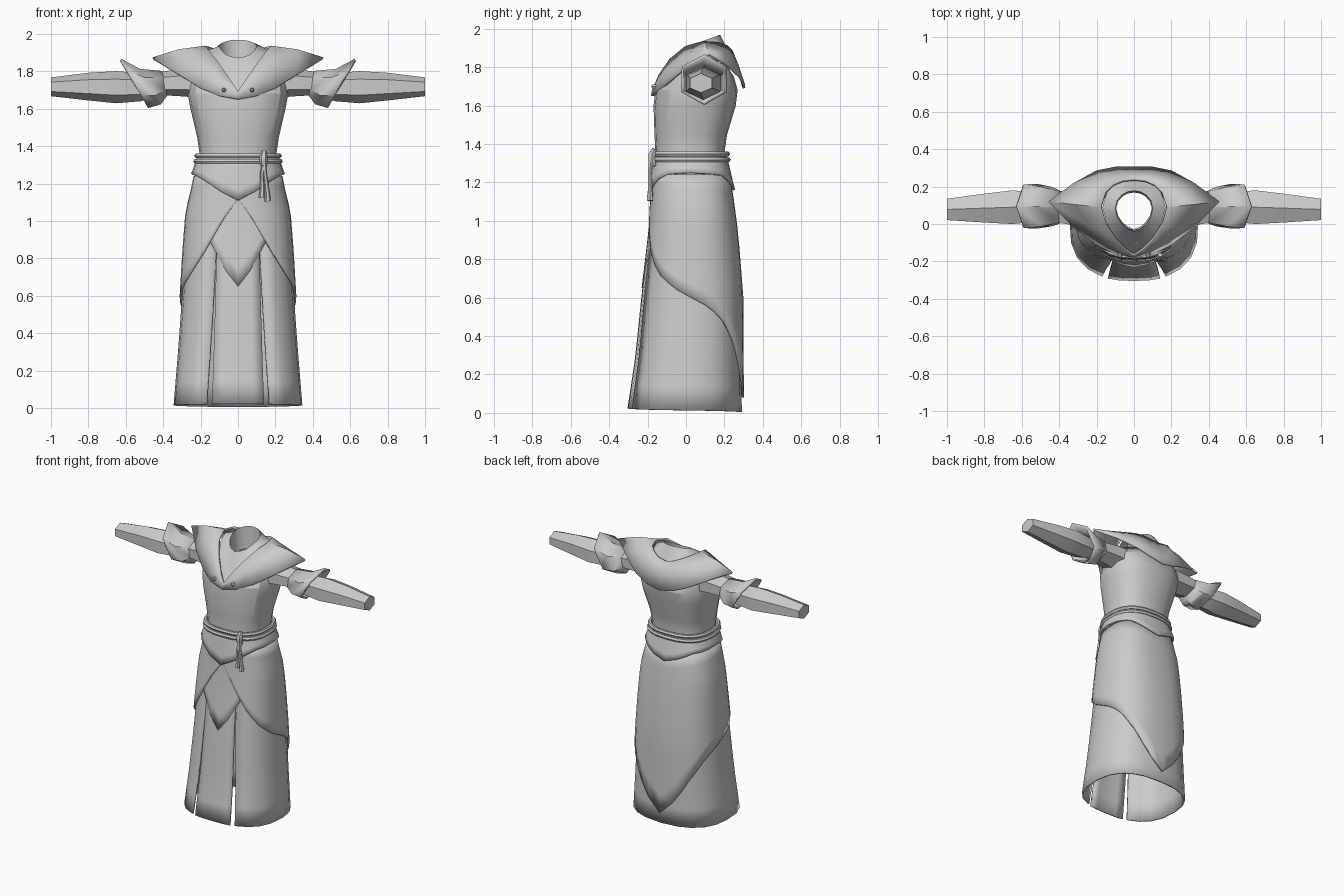
import bpy, bmesh, math
from mathutils import Vector

if "Cube" in bpy.data.objects:
    bpy.data.objects.remove(bpy.data.objects["Cube"])

cloth = bpy.data.materials.new("grey_cloth")
cloth.diffuse_color = (0.6, 0.6, 0.6, 1)
cloth.use_nodes = True
cloth.node_tree.nodes["Principled BSDF"].inputs["Base Color"].default_value = cloth.diffuse_color
PI = math.pi

# Body profile: height, half width, front y, back y
BODY = [(0.0, .34, -.30, .285), (.3, .315, -.255, .28), (.6, .293, -.225, .28), (.85, .278, -.195, .26),
        (1.05, .262, -.172, .24), (1.2, .225, -.163, .215), (1.35, .2, -.155, .195), (1.45, .215, -.16, .21),
        (1.6, .25, -.165, .255), (1.68, .265, -.155, .265), (1.75, .26, -.11, .245), (1.82, .2, -.03, .2)]


def interp(table, t):
    """Piecewise linear lookup; the first column is the key."""
    if t <= table[0][0]:
        return table[0][1:]
    for p, q in zip(table, table[1:]):
        if t <= q[0]:
            f = (t - p[0]) / (q[0] - p[0])
            return [a + (b - a) * f for a, b in zip(p[1:], q[1:])]
    return table[-1][1:]


def body(theta, z, off=0.0):
    """Point on the rounded-box body; theta 0 is the front, PI the back."""
    a, yf, yb = interp(BODY, z)
    s, c = math.sin(theta), math.cos(theta)
    x = (a + off) * math.copysign(abs(s) ** .8, s)
    y = (yf + yb) / 2 - ((yb - yf) / 2 + off) * math.copysign(abs(c) ** .8, c)
    return Vector((x, y, z))


def finish(name, bm, thick=0.0, angle=22):
    bmesh.ops.remove_doubles(bm, verts=bm.verts, dist=1e-5)
    bmesh.ops.recalc_face_normals(bm, faces=bm.faces)
    me = bpy.data.meshes.new(name)
    bm.to_mesh(me)
    bm.free()
    ob = bpy.data.objects.new(name, me)
    bpy.context.collection.objects.link(ob)
    me.materials.append(cloth)
    if thick:
        m = ob.modifiers.new("thickness", 'SOLIDIFY')
        m.thickness, m.offset = thick, 0
    bpy.ops.object.select_all(action='DESELECT')
    ob.select_set(True)
    bpy.context.view_layer.objects.active = ob
    bpy.ops.object.shade_smooth_by_angle(angle=math.radians(angle))
    return ob


def loft(name, rings, closed=True, caps=(False, False), thick=0.0, angle=22):
    """Skin a list of equal-length point rings."""
    bm = bmesh.new()
    vs = [[bm.verts.new(p) for p in r] for r in rings]
    n = len(vs[0])
    for r, s in zip(vs, vs[1:]):
        for i in range(n if closed else n - 1):
            j = (i + 1) % n
            bm.faces.new((r[i], r[j], s[j], s[i]))
    for use, r in zip(caps, (vs[0], vs[-1])):
        if use:
            bm.faces.new(r)
    return finish(name, bm, thick, angle)


def sheet(name, thetas, top, bottom, off, rows=6, thick=.012, closed=False, shift=None):
    """Cloth layer hugging the body between two height curves."""
    rings = []
    for k in range(rows + 1):
        v = k / rows
        ring = []
        for t in thetas:
            z = top(t) * (1 - v) + bottom(t) * v
            ring.append(body(shift(t, z) if shift else t, z, off(v)))
        rings.append(ring)
    return loft(name, rings, closed, thick=thick)


def span(a, b, n):
    return [a + (b - a) * i / n for i in range(n + 1)]


def fold(t):
    """Angle away from the front, 0 to PI."""
    return abs((t + PI) % (2 * PI) - PI)


def edge(table):
    return lambda t: interp(table, fold(t))[0]


ROUND = span(0, 2 * PI, 20)[:-1]

# Torso
loft("torso", [[body(t, z) for t in ROUND] for z in (1.22, 1.35, 1.45, 1.6, 1.68, 1.75, 1.82)], thick=.008)

# Skirt: side and back wrap, plus a front panel between two slits
SLIT, SLIT_TOP = .33, .84


def open_slit(t, z):
    gap = .09 * max(0, 1 - z / SLIT_TOP) + .01
    return PI + (t - PI) * (PI - SLIT - gap) / (PI - SLIT)


def hem(t):
    return .018 * (1 - fold(t) / PI) + .004


sheet("skirt_wrap", span(SLIT, 2 * PI - SLIT, 18), lambda t: 1.25, hem, lambda v: 0, 10, shift=open_slit)
sheet("skirt_front_panel", span(-SLIT, SLIT, 4), lambda t: 1.25, hem, lambda v: .002, 10)

# Pointed apron over the front panel
sheet("front_apron", span(-.6, .6, 8), lambda t: 1.22, edge([(0, .65), (.33, .83), (.6, .95)]),
      lambda v: .007, 6, .01)

# Overskirt sweeping from the front waist down to a back point
sheet("overskirt", span(0, 2 * PI, 32)[:-1], lambda t: 1.24,
      edge([(0, 1.12), (.2, 1.01), (.5, .86), (.9, .73), (1.57, .6), (2.1, .5), (2.5, .37), (PI, .08)]),
      lambda v: .013, 9, .012, True)

# Peplum under the belt
sheet("waist_flap", span(0, 2 * PI, 24)[:-1], lambda t: 1.345,
      edge([(0, 1.11), (.4, 1.18), (.95, 1.24), (1.57, 1.25), (2.4, 1.235), (PI, 1.16)]),
      lambda v: .01 + .018 * v, 4, .012, True)


def cord(name, pts, r, cyclic=False, sides=6):
    """Round cord along a path."""
    rings = []
    n = len(pts)
    for i, p in enumerate(pts):
        a = pts[(i - 1) % n] if cyclic or i else p
        b = pts[(i + 1) % n] if cyclic or i < n - 1 else p
        d = (b - a).normalized()
        u = d.cross(Vector((0, 1, 0) if abs(d.z) > .7 else (0, 0, 1))).normalized()
        w = d.cross(u)
        rad = r[i] if isinstance(r, (list, tuple)) else r
        rings.append([p + rad * (u * math.cos(q) + w * math.sin(q)) for q in span(0, 2 * PI, sides)[:-1]])
    if cyclic:
        rings.append(rings[0])
    return loft(name, rings, caps=(not cyclic, not cyclic), angle=40)


# Rope belt with knot and hanging ends
for z in (1.318, 1.348):
    cord("belt_cord", [body(t, z, .02) for t in span(0, 2 * PI, 24)[:-1]], .014, True)
V = Vector
cord("belt_knot", [V((.14, -.165, 1.375)), V((.137, -.178, 1.345)), V((.137, -.178, 1.31)), V((.14, -.165, 1.285))],
     [.012, .021, .021, .012])
cord("belt_end_long", [V((.135, -.18, 1.36)), V((.145, -.188, 1.25)), V((.158, -.187, 1.15)), V((.16, -.187, 1.105))],
     [.011, .011, .013, .018])
cord("belt_end_short", [V((.145, -.18, 1.35)), V((.128, -.186, 1.25)), V((.13, -.186, 1.17)), V((.128, -.187, 1.125))],
     [.011, .011, .013, .018])


def mirrored(half):
    """Full ring from its right half, listed front to back."""
    return [V(p) for p in half] + [V((-x, y, z)) for x, y, z in half[-2:0:-1]]


# Pointed shoulder mantle with its raised inner rim
outer = mirrored([(0, -.175, 1.65), (.1, -.155, 1.668), (.2, -.105, 1.71), (.32, -.015, 1.785), (.455, .12, 1.868),
                  (.32, .215, 1.81), (.2, .28, 1.75), (.1, .3, 1.71), (0, .302, 1.69)])
rim = mirrored([(0, -.165, 1.69), (.045, -.135, 1.76), (.1, -.08, 1.84), (.15, 0, 1.905), (.175, .09, 1.93),
                (.15, .17, 1.925), (.11, .21, 1.91), (.06, .232, 1.89), (0, .238, 1.88)])
middle = [(a + b) / 2 + V((0, 0, .012)) for a, b in zip(outer, rim)]
loft("mantle", [outer, middle, rim], thick=.014, angle=30)

# Neck piece inside the rim, with a lining
neck = mirrored([(0, -.04, 1.872), (.035, -.025, 1.878), (.065, 0, 1.89), (.09, .04, 1.915), (.1, .085, 1.935),
                 (.09, .125, 1.95), (.065, .155, 1.96), (.035, .172, 1.967), (0, .178, 1.968)])
base = [V((p.x * .97, .08 + (p.y - .08) * .97, p.z - .02)) for p in rim]
lining = [V((p.x * .95, .08 + (p.y - .08) * .9, p.z - .16)) for p in neck]
loft("neck", [base, neck, lining], angle=30)

# Two collar studs
for s in (-1, 1):
    cord("collar_stud", [V((s * .075, -.15, 1.70)), V((s * .075, -.172, 1.70)), V((s * .075, -.18, 1.70))],
         [.012, .012, .006])


def hexring(side, x, y, z, ry, rz, tilt=0):
    """Hexagon around the arm; tilt leans its top outward."""
    return [V((side * (x + tilt * rz * math.cos(q)), y + ry / .866 * math.sin(q), z + rz * math.cos(q)))
            for q in span(0, 2 * PI, 6)[:-1]]


# Sleeves: upper arm, flared cuff, forearm
UPPER = [(.17, .08, 1.735, .1, .085), (.28, .08, 1.74, .095, .075), (.42, .09, 1.735, .08, .062)]
CUFF = [(.395, .09, 1.735, .078, .06, .2), (.47, .093, 1.718, .1, .088, .62), (.555, .095, 1.735, .113, .125, .58)]
FORE = [(.42, .09, 1.72, .05, .05), (.52, .09, 1.715, .078, .075), (.65, .09, 1.715, .09, .086),
        (.8, .085, 1.718, .077, .074), (1.0, .078, 1.717, .057, .05)]
for side, word in ((1, "right"), (-1, "left")):
    for part, rows, caps, thick in (("upper_sleeve", UPPER, (False, False), 0), ("cuff", CUFF, (False, False), .014),
                                    ("forearm_sleeve", FORE, (True, True), 0)):
        loft(word + "_" + part, [hexring(side, *r) for r in rows], caps=caps, thick=thick)
